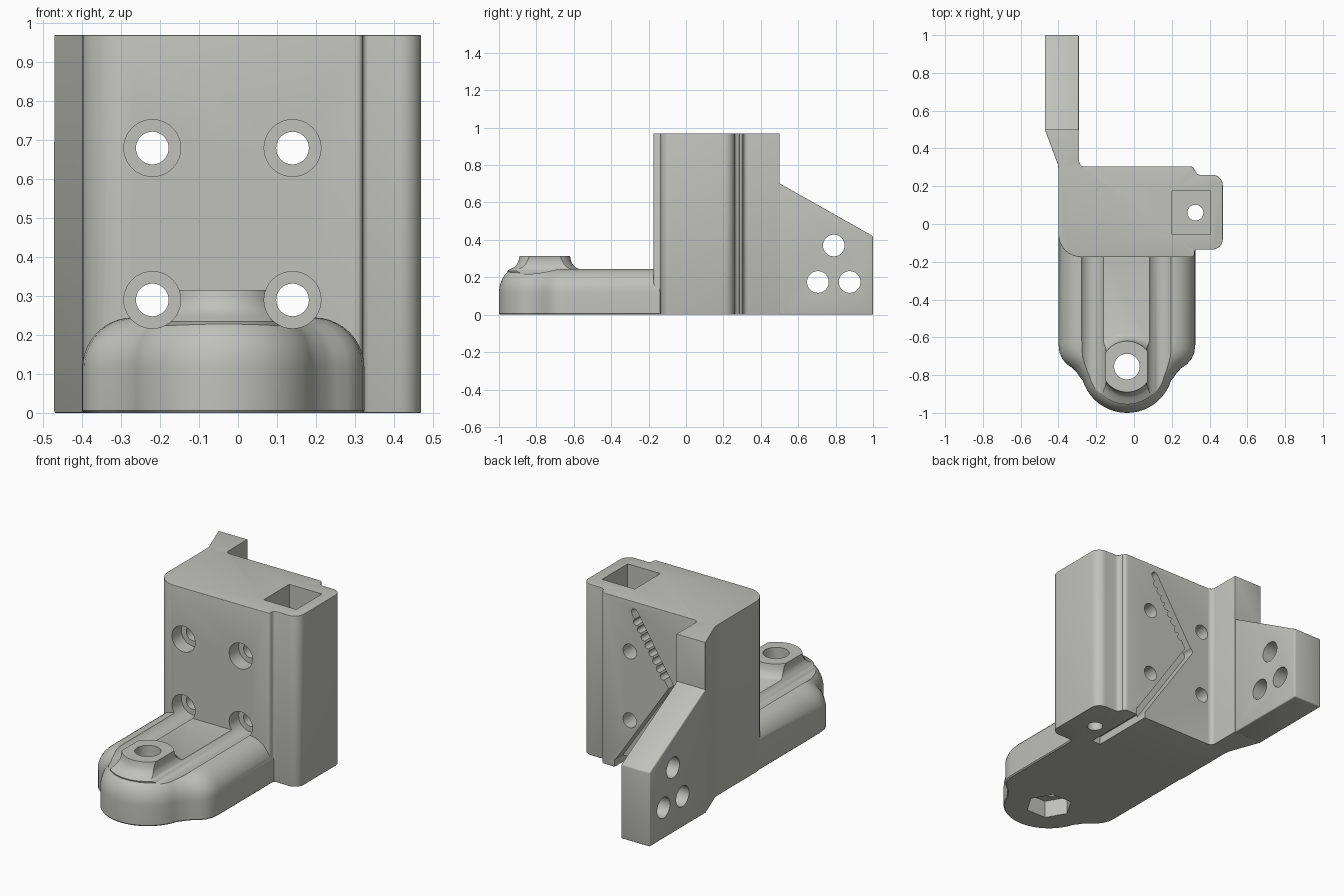
import bpy, bmesh, math
from mathutils import Vector, Matrix

if "Cube" in bpy.data.objects:
    bpy.data.objects.remove(bpy.data.objects["Cube"])

grey = bpy.data.materials.new("warm grey")
grey.diffuse_color = (0.53, 0.53, 0.50, 1)
grey.use_nodes = True
grey.node_tree.nodes["Principled BSDF"].inputs["Base Color"].default_value = grey.diffuse_color
CX = -0.0375                      # centre line of the foot


def finish(name, bm):
    bmesh.ops.recalc_face_normals(bm, faces=bm.faces)
    me = bpy.data.meshes.new(name)
    bm.to_mesh(me)
    bm.free()
    ob = bpy.data.objects.new(name, me)
    bpy.context.collection.objects.link(ob)
    me.materials.append(grey)
    return ob


def loft(name, rings):
    """Skin closed rings of equal length and cap both ends."""
    bm = bmesh.new()
    vs = [[bm.verts.new(p) for p in r] for r in rings]
    n = len(vs[0])
    for a, b in zip(vs, vs[1:]):
        for i in range(n):
            j = (i + 1) % n
            bm.faces.new((a[i], a[j], b[j], b[i]))
    bm.faces.new(vs[0])
    bm.faces.new(vs[-1])
    return finish(name, bm)


def prism(name, pts, lo, hi, axis='z'):
    """Extrude 2D points along an axis (the points use the other two axes)."""
    put = {'x': lambda a, b, c: (c, a, b), 'y': lambda a, b, c: (a, c, b),
           'z': lambda a, b, c: (a, b, c)}[axis]
    return loft(name, [[put(a, b, c) for a, b in pts] for c in (lo, hi)])


def disc(x, y, r, n=40, turn=0):
    return [(x + r * math.cos(turn + 2 * math.pi * i / n),
             y + r * math.sin(turn + 2 * math.pi * i / n)) for i in range(n)]


def rect(x0, x1, y0, y1):
    return [(x0, y0), (x1, y0), (x1, y1), (x0, y1)]


def arc(x, y, r, a0, a1, n=8):
    return [(x + r * math.cos(math.radians(a0 + (a1 - a0) * i / n)),
             y + r * math.sin(math.radians(a0 + (a1 - a0) * i / n))) for i in range(n + 1)]


def apply_all(ob):
    me = bpy.data.meshes.new_from_object(ob.evaluated_get(bpy.context.evaluated_depsgraph_get()))
    ob.modifiers.clear()
    ob.data = me


def combine(ob, other, op):
    m = ob.modifiers.new("bool", 'BOOLEAN')
    m.operation, m.object, m.solver = op, other, 'EXACT'
    apply_all(ob)
    bpy.data.objects.remove(other)


def bevel(ob, w):
    m = ob.modifiers.new("bevel", 'BEVEL')
    m.width, m.segments, m.limit_method, m.angle_limit = w, 3, 'ANGLE', math.radians(60)
    apply_all(ob)


# upright block: rounded front corner, side column and rear fin root
outline = (arc(-0.28, -0.055, 0.12, 180, 270)
           + arc(0.305, -0.16, 0.015, 270, 360, 4) + arc(0.335, -0.15, 0.015, 180, 90, 4)
           + arc(0.415, -0.08, 0.055, 270, 360) + arc(0.415, 0.205, 0.055, 0, 90)
           + arc(0.35, 0.285, 0.025, 270, 180, 4) + arc(0.30, 0.285, 0.02, 0, 90, 4)
           + arc(-0.265, 0.33, 0.025, 270, 180, 4)
           + [(-0.29, 0.50), (-0.472, 0.50), (-0.403, 0.315), (-0.40, 0.29)])
bracket = prism("bracket", outline, 0, 0.97)
bevel(bracket, 0.01)

# side wing with a sloping top and three holes
wing = prism("wing", [(0.495, 0), (1, 0), (1, 0.42), (0.495, 0.705)], -0.472, -0.292, 'x')
bevel(wing, 0.006)
combine(bracket, wing, 'UNION')

# foot: shouldered outline with round nose, rolled over at the top
half = [(0.362, -0.03), (0.362, -0.64), (0.357, -0.68), (0.342, -0.715), (0.318, -0.742),
        (0.288, -0.763), (0.265, -0.787), (0.249, -0.81)]
nose = [(0.245 * math.sin(math.radians(t)), -0.755 - 0.245 * math.cos(math.radians(t)))
        for t in range(72, -73, -6)]
plan = half + nose + [(-x, y) for x, y in reversed(half)]


def foot_ring(inset, z):
    sx, sy = 1 - inset / 0.362, 1 - inset * 0.7 / 0.83
    return [(CX + x * sx, -0.17 + (y + 0.17) * sy, z) for x, y in plan]


rings = [foot_ring(0.006, 0), foot_ring(0, 0.006)]
for i in range(11):
    t = math.radians(9 * i)
    rings.append(foot_ring(0.13 * (1 - math.cos(t)), 0.115 + 0.13 * math.sin(t)))
combine(bracket, loft("foot", rings), 'UNION')

# flared boss on the foot
flare = [(0.18, 0.15), (0.20, 0.235), (0.185, 0.244), (0.165, 0.254), (0.15, 0.269),
         (0.14, 0.288), (0.135, 0.315)]
boss = loft("boss", [[(x, y, z) for x, y in disc(CX, -0.755, r, 48)] for r, z in flare])
combine(bracket, boss, 'UNION')


def cut(pts, lo, hi, axis):
    combine(bracket, prism("cutter", pts, lo, hi, axis), 'DIFFERENCE')


# screw holes with counterbores; the lower pair also carves the foot channels
for x in (-0.22, 0.14):
    for z in (0.29, 0.68):
        cut(disc(x, z, 0.073), -1.1, -0.09, 'y')
        cut(disc(x, z, 0.042), -0.2, 0.4, 'y')

# wing holes
for y, z in ((0.79, 0.37), (0.705, 0.175), (0.875, 0.175)):
    cut(disc(y, z, 0.058), -0.6, -0.2, 'x')

# boss bore and hexagonal nut recess
cut(disc(CX, -0.755, 0.068), -0.1, 0.5, 'z')
cut(disc(CX, -0.755, 0.125, 6), -0.1, 0.10, 'z')

# square pocket and drain hole in the side column
cut(rect(0.20, 0.405, -0.055, 0.175), 0.62, 1.1, 'z')
cut(disc(0.325, 0.06, 0.042), -0.1, 0.7, 'z')


def slot(a, b, w):
    """Straight round-ended slot as a list of points."""
    ang = math.degrees(math.atan2(b[1] - a[1], b[0] - a[0]))
    return arc(*a, w, ang + 90, ang + 270) + arc(*b, w, ang - 90, ang + 90)


# toothed zip groove in the back, its return leg and the slot underneath
top, knee, low = Vector((0.11, 0.91)), Vector((-0.13, 0.53)), Vector((0.21, 0.03))
cut(slot(top, knee, 0.02), 0.24, 0.4, 'y')
cut(slot(knee, low, 0.024), 0.24, 0.4, 'y')
step = (knee - top).normalized()
side = Vector((-step.y, step.x))
side = side if side.x > 0 else -side
for i in range(8):
    p = top + step * (0.05 + 0.045 * i) + side * 0.02
    cut(disc(p.x, p.y, 0.017, 12), 0.24, 0.4, 'y')
cut(rect(0.18, 0.235, -0.07, 0.4), -0.1, 0.045, 'z')

# smooth shading with crisp edges
bpy.context.view_layer.objects.active = bracket
bracket.select_set(True)
bpy.ops.object.shade_smooth_by_angle(angle=math.radians(30))
